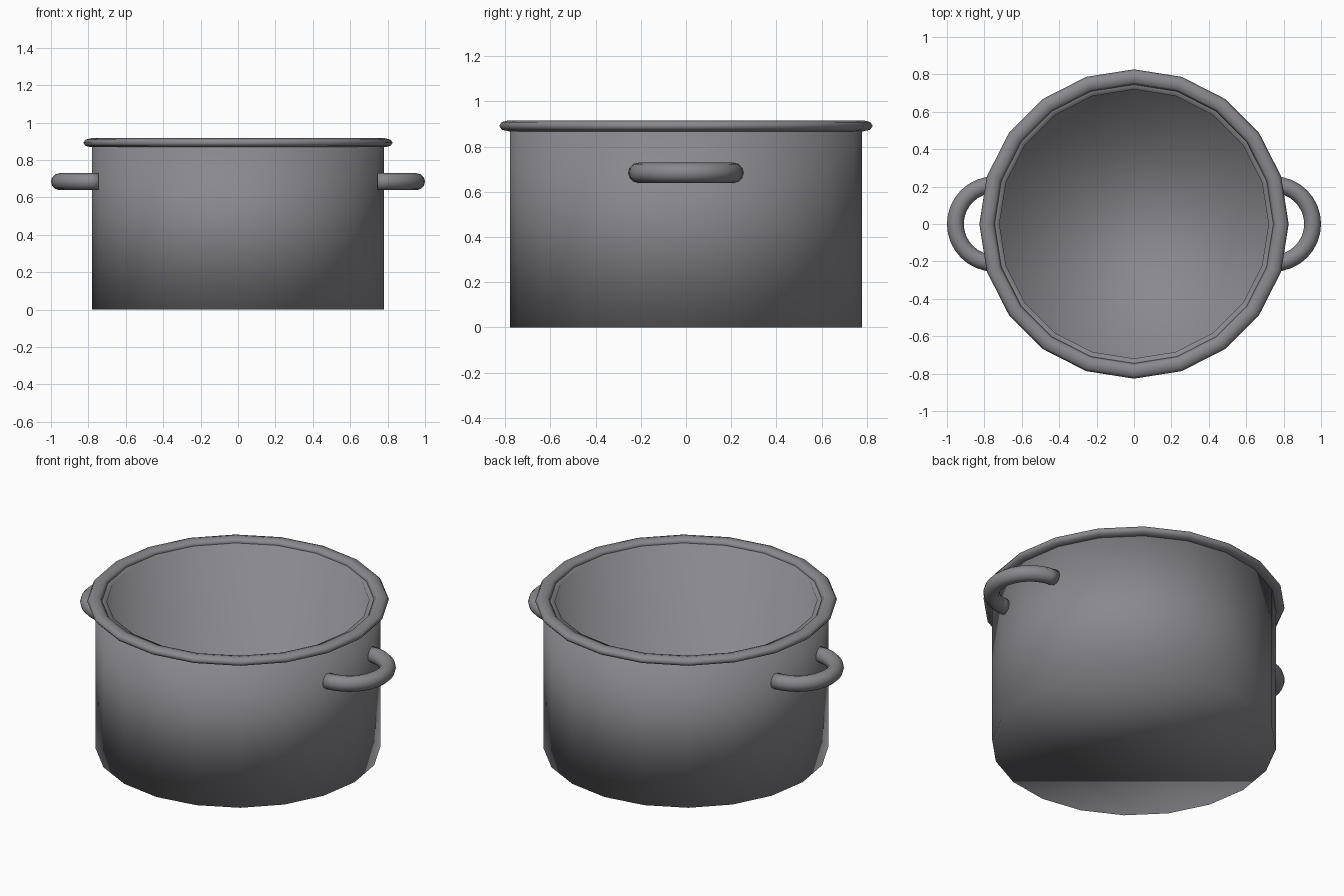
import bpy, bmesh, math
from math import cos, sin, pi

if "Cube" in bpy.data.objects:
    bpy.data.objects.remove(bpy.data.objects["Cube"])

# Dark grey metal
metal = bpy.data.materials.new("dark_metal")
metal.diffuse_color = (0.25, 0.25, 0.27, 1)
metal.use_nodes = True
metal.node_tree.nodes["Principled BSDF"].inputs["Base Color"].default_value = metal.diffuse_color


def add_object(name, bm):
    bmesh.ops.recalc_face_normals(bm, faces=bm.faces)
    for f in bm.faces:
        f.smooth = True
    mesh = bpy.data.meshes.new(name)
    bm.to_mesh(mesh)
    bm.free()
    mesh.materials.append(metal)
    obj = bpy.data.objects.new(name, mesh)
    bpy.context.collection.objects.link(obj)
    return obj


def sweep(name, major, half_w, half_h, center, start, arc, steps, sides):
    """Sweep an elliptical section round a horizontal arc; capped if open."""
    bm = bmesh.new()
    closed = abs(arc - 2 * pi) < 1e-6
    rings = []
    for i in range(steps if closed else steps + 1):
        a = start + arc * i / steps
        ring = []
        for j in range(sides):
            t = 2 * pi * j / sides
            r = major + half_w * cos(t)
            ring.append(bm.verts.new((center[0] + r * cos(a),
                                      center[1] + r * sin(a),
                                      center[2] + half_h * sin(t))))
        rings.append(ring)
    for i in range(steps):
        a, b = rings[i], rings[(i + 1) % len(rings)]
        for j in range(sides):
            k = (j + 1) % sides
            bm.faces.new((a[j], b[j], b[k], a[k]))
    if not closed:
        bm.faces.new(rings[0])
        bm.faces.new(rings[-1])
    return add_object(name, bm)


# Pot body: open 20-sided cylinder, thickened inwards
RADIUS, HEIGHT, SIDES = 0.78, 0.89, 20
bm = bmesh.new()
ring = [(RADIUS * cos(2 * pi * i / SIDES), RADIUS * sin(2 * pi * i / SIDES))
        for i in range(SIDES)]
low = [bm.verts.new((x, y, 0)) for x, y in ring]
high = [bm.verts.new((x, y, HEIGHT)) for x, y in ring]
bm.faces.new(low[::-1])
for i in range(SIDES):
    k = (i + 1) % SIDES
    bm.faces.new((low[i], low[k], high[k], high[i]))
body = add_object("pot_body", bm)
wall = body.modifiers.new("wall_thickness", 'SOLIDIFY')
wall.thickness = 0.06
wall.offset = -1
wall.use_even_offset = True

# Flattened rolled rim
sweep("rim", 0.786, 0.041, 0.024, (0, 0, 0.892), 0, 2 * pi, SIDES, 8)

# Loop handles on both sides
for side, name in ((1, "right_handle"), (-1, "left_handle")):
    start = -pi / 2 if side > 0 else pi / 2
    sweep(name, 0.21, 0.045, 0.045, (side * 0.745, 0, 0.684), start, pi, 16, 12)
